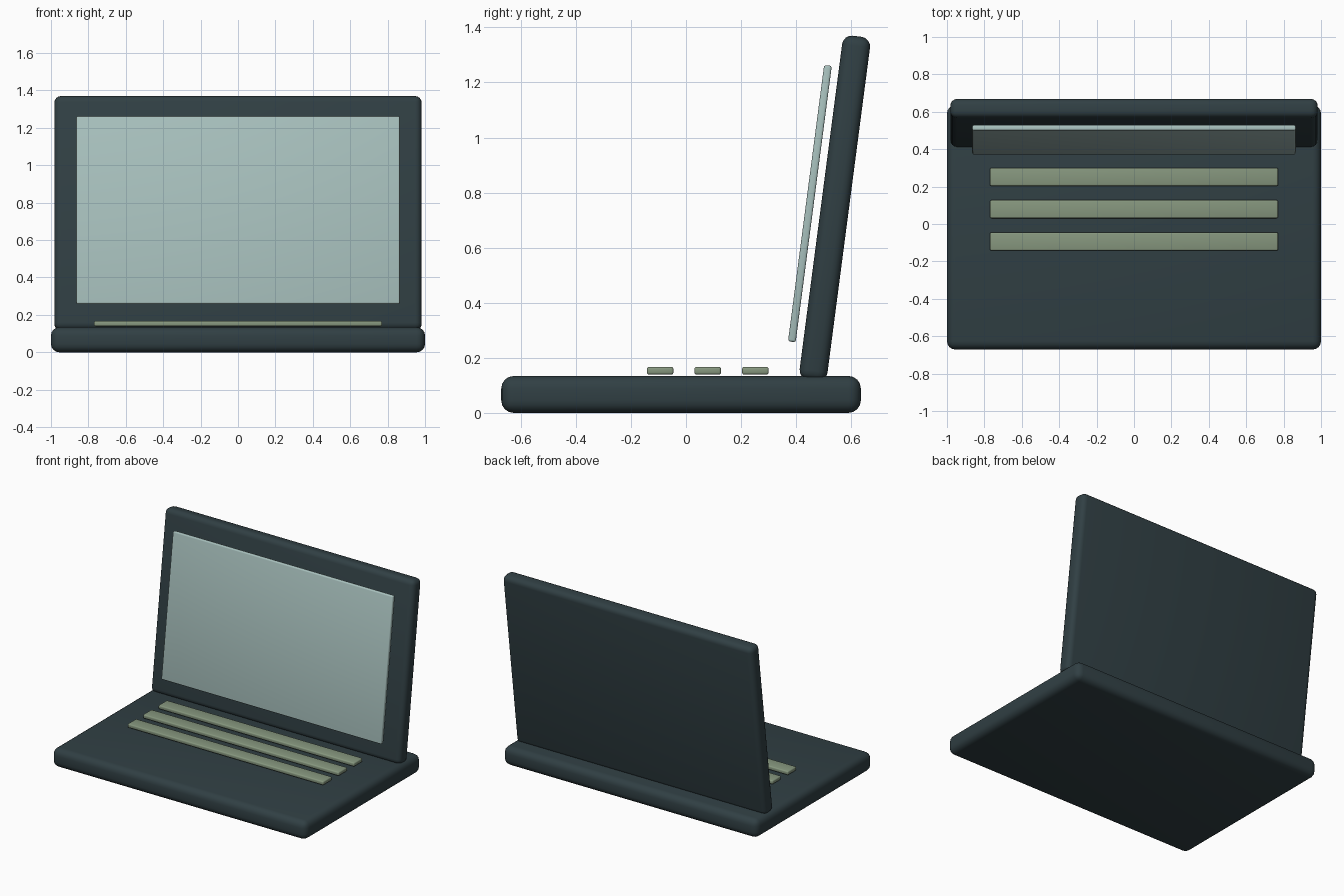
import bpy

if "Cube" in bpy.data.objects:
    bpy.data.objects.remove(bpy.data.objects["Cube"])

TILT = -0.13  # lid leans back


def material(name, rgb):
    m = bpy.data.materials.new(name)
    m.diffuse_color = (*rgb, 1)
    m.use_nodes = True
    m.node_tree.nodes["Principled BSDF"].inputs["Base Color"].default_value = m.diffuse_color
    return m


def slab(name, size, loc, radius, mat, tilt=0.0, segments=4):
    """Box with rounded edges."""
    bpy.ops.mesh.primitive_cube_add(size=1, location=loc)
    ob = bpy.context.object
    ob.name = name
    ob.scale = size
    bpy.ops.object.transform_apply(location=False, rotation=False, scale=True)
    ob.rotation_euler.x = tilt
    bev = ob.modifiers.new("rounding", 'BEVEL')
    bev.width = radius
    bev.segments = segments
    bev.limit_method = 'NONE'
    bpy.ops.object.modifier_apply(modifier=bev.name)
    bpy.ops.object.shade_smooth_by_angle(angle=0.6)
    ob.data.materials.append(mat)
    return ob


casing = material("dark_casing", (0.03, 0.05, 0.057))
glass = material("pale_screen", (0.39, 0.53, 0.51))
keycap = material("green_keys", (0.24, 0.31, 0.21))

# Base body
slab("base", (2.0, 1.306, 0.134), (0, -0.018, 0.067), 0.045, casing)

# Lid and the screen panel standing just in front of it
slab("lid", (1.964, 0.102, 1.26), (0, 0.5405, 0.743), 0.035, casing, TILT)
slab("screen", (1.73, 0.028, 1.012), (0, 0.45, 0.76), 0.008, glass, TILT, 3)

# Three key rows
for i in range(3):
    slab(f"key_row_{i + 1}", (1.54, 0.097, 0.028),
         (0, -0.094 + 0.173 * i, 0.153), 0.008, keycap, 0, 3)
